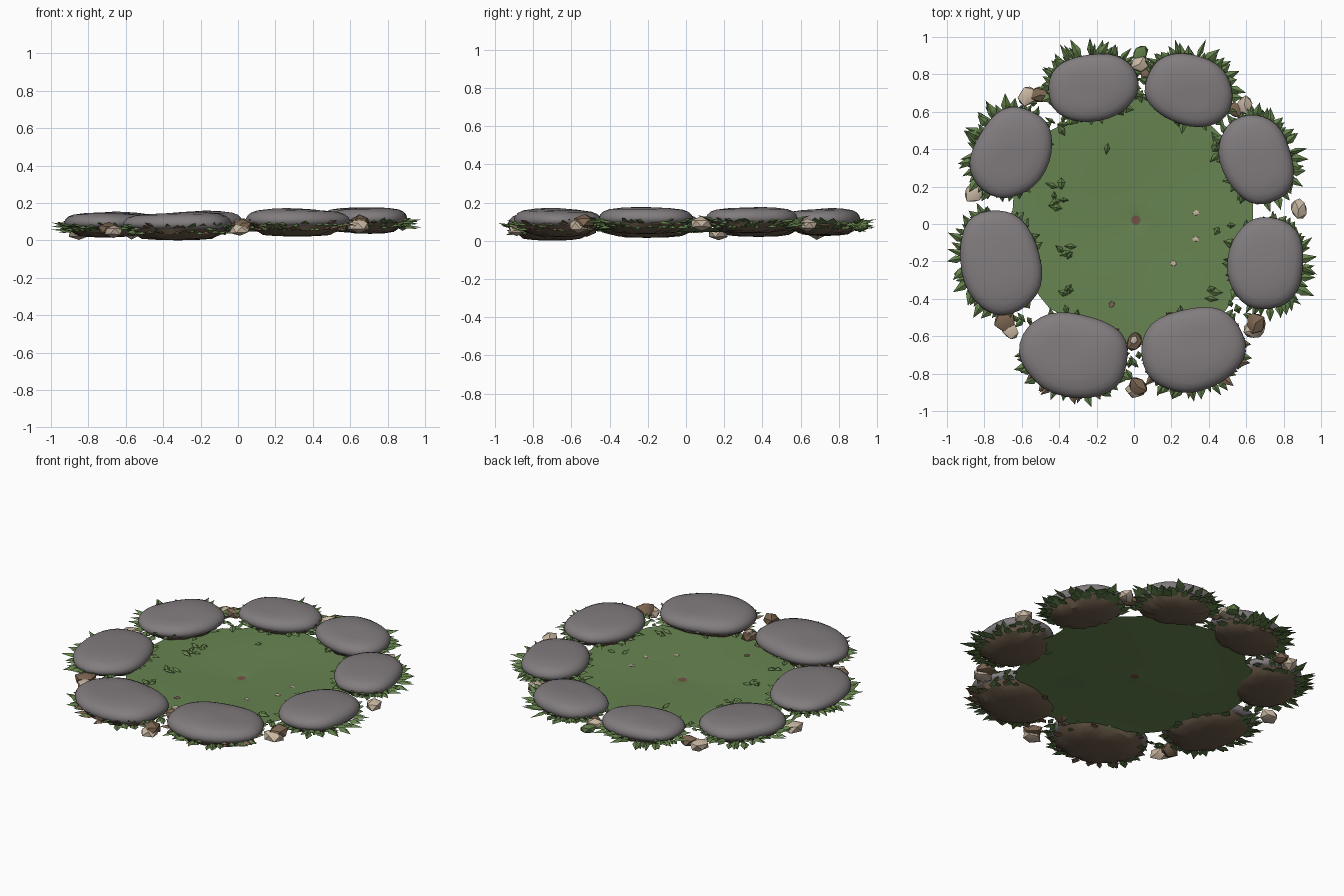
import bpy, bmesh, math, random
from mathutils import Vector

random.seed(4)
TAU = math.tau
if "Cube" in bpy.data.objects:
    bpy.data.objects.remove(bpy.data.objects["Cube"])


def material(name, rgb):
    m = bpy.data.materials.new(name)
    m.use_nodes = True
    m.diffuse_color = (*rgb, 1)
    m.node_tree.nodes["Principled BSDF"].inputs["Base Color"].default_value = (*rgb, 1)
    return m


GREY = material("stone grey", (0.222, 0.203, 0.208))
DIRT = material("dirt brown", (0.15, 0.105, 0.068))
LAWN = material("lawn green", (0.136, 0.23, 0.083))
BLADE = material("blade green", (0.125, 0.22, 0.07))
CREAM = material("pebble cream", (0.58, 0.47, 0.36))
BROWN = material("pebble brown", (0.20, 0.13, 0.08))
SPOT = material("earth spot", (0.17, 0.085, 0.06))


def finish(name, bm, mats, smooth=None):
    me = bpy.data.meshes.new(name)
    bm.normal_update()
    bm.to_mesh(me)
    bm.free()
    for m in mats:
        me.materials.append(m)
    ob = bpy.data.objects.new(name, me)
    bpy.context.collection.objects.link(ob)
    if smooth:
        bpy.ops.object.select_all(action="DESELECT")
        ob.select_set(True)
        bpy.context.view_layer.objects.active = ob
        bpy.ops.object.shade_smooth_by_angle(angle=math.radians(smooth))


def rounded(t, a, b, turn, power=0.9):
    """Point on a turned, slightly squared oval."""
    c, s = math.cos(t), math.sin(t)
    x = a * math.copysign(abs(c) ** power, c)
    y = b * math.copysign(abs(s) ** power, s)
    return Vector((x * math.cos(turn) - y * math.sin(turn),
                   x * math.sin(turn) + y * math.cos(turn), 0))


def stack(rings, pole_first=None, pole_last=None):
    """Skin a list of point rings, closing the ends with poles."""
    bm = bmesh.new()
    loops = [[bm.verts.new(p) for p in ring] for ring in rings]
    n = len(loops[0])
    for lo, hi in zip(loops, loops[1:]):
        for i in range(n):
            bm.faces.new((lo[i], lo[(i + 1) % n], hi[(i + 1) % n], hi[i]))
    for pole, loop, flip in ((pole_first, loops[0], True), (pole_last, loops[-1], False)):
        if pole is not None:
            v = bm.verts.new(pole)
            for i in range(n):
                pair = (loop[(i + 1) % n], loop[i]) if flip else (loop[i], loop[(i + 1) % n])
                bm.faces.new((*pair, v))
    return bm


def blade(bm, root, direction, length, width, rise, slot=0):
    """Broad pointed leaf, widest near its middle, with a raised fold."""
    d = Vector((direction.x, direction.y, 0)).normalized()
    side = Vector((-d.y, d.x, 0)) * width / 2
    up = Vector((0, 0, rise))
    tip = root + d * length + up
    tip.x = max(-1, min(0.99, tip.x))
    middle = root + d * length * 0.45 + up * 0.4
    points = (root, middle + side, middle - side, middle + Vector((0, 0, 0.014)), tip)
    base, l, r, k, t = [bm.verts.new(p) for p in points]
    for f in ((base, k, l), (base, r, k), (l, k, t), (k, r, t), (base, l, r), (l, t, r)):
        bm.faces.new(f).material_index = slot


# Stones: x, y, half length, half width, turn, top, bottom
STONES = [
    (-0.22, 0.73, 0.24, 0.18, 8, 0.155, 0.025), (0.295, 0.715, 0.24, 0.185, -17, 0.168, 0.03),
    (0.655, 0.345, 0.24, 0.19, 110, 0.175, 0.04), (0.705, -0.21, 0.25, 0.20, 86, 0.175, 0.035),
    (0.315, -0.67, 0.28, 0.22, 17, 0.167, 0.02), (-0.32, -0.70, 0.295, 0.22, -12, 0.15, 0.0),
    (-0.715, -0.205, 0.285, 0.21, 102, 0.148, 0.015), (-0.655, 0.38, 0.25, 0.20, 62, 0.15, 0.02)]
SEG = 32
for n, (x, y, a, b, turn, top, low) in enumerate(STONES, 1):
    turn = math.radians(turn)
    mid = low + (top - low) * 0.5
    lobes = [(random.uniform(0.008, 0.018), k, random.uniform(0, TAU)) for k in (2, 3, 5)]
    outline = []
    for i in range(SEG):
        t = TAU * i / SEG
        w = 1 + sum(m * math.sin(k * t + p) for m, k, p in lobes)
        outline.append(rounded(t, a, b, turn) * w)
    tilt = Vector((random.uniform(-0.02, 0.02), random.uniform(-0.02, 0.02), 0))

    def ring(scale, z, sway=0.0):
        return [Vector((x + p.x * scale, y + p.y * scale, z + sway * p.dot(tilt)))
                for p in outline]

    # Grey cap with a rounded shoulder
    h = top - mid
    cap = [ring(s, mid + h * f, f) for s, f in
           ((0.93, -0.18), (0.985, 0.0), (1.0, 0.22), (0.97, 0.46), (0.9, 0.68),
            (0.78, 0.84), (0.52, 0.95), (0.25, 0.99))]
    finish(f"stone_{n}", stack(cap, (x, y, mid - h * 0.15), (x, y, top)), [GREY], 50)

    # Shallow bowl of dirt underneath
    d = mid - low
    bowl = [ring(s, low + d * f) for s, f in
            ((0.4, 0.04), (0.66, 0.2), (0.83, 0.5), (0.91, 0.8), (0.86, 0.95))]
    bm = stack(bowl, (x, y, low), (x, y, mid - d * 0.05))
    for v in bm.verts:
        if low + d * 0.1 < v.co.z < mid - d * 0.15:
            v.co.z += random.uniform(-0.1, 0.1) * d
    finish(f"dirt_base_{n}", bm, [DIRT], 25)

    # Leafy fringe in two tiers, longest on the outward side
    bm = bmesh.new()
    out = Vector((x, y, 0)).normalized()
    reach = 0.8 if y < -0.6 else 1.0
    for tier, (drop, start) in enumerate(((0.2, 0.86), (0.55, 0.76))):
        for i in range(38):
            t = TAU * (i + random.uniform(-0.45, 0.45)) / 38
            p = rounded(t, a, b, turn)
            facing = p.normalized().dot(out)
            if facing < -0.1 and random.random() < 0.5:
                continue
            away = p.normalized() + Vector((random.uniform(-0.5, 0.5),
                                            random.uniform(-0.5, 0.5), 0))
            length = (0.075 + 0.03 * max(facing, -0.6) + random.uniform(-0.03, 0.025)) * reach
            root = Vector((x, y, mid - d * drop)) + p * start
            slot = 1 if y < -0.6 and random.random() < 0.3 else 0
            blade(bm, root, away, length, random.uniform(0.03, 0.055),
                  random.uniform(-0.01, 0.04) * (1 - 0.3 * tier), slot)
    finish(f"leaf_fringe_{n}", bm, [BLADE, BROWN])


def lawn_height(r, t):
    dish = 0.045 + 0.015 * min(1, r / 0.5) ** 1.5
    return dish + 0.016 * r * math.cos(t) + 0.006 * r * math.sin(3 * t + r * 5)


# Lawn: dished, ragged-edged disc with an earth spot in the middle
rings = []
for r in (0.67, 0.58, 0.46, 0.34, 0.22, 0.1, 0.025):
    ring = []
    for i in range(48):
        t = TAU * i / 48
        rr = r * random.uniform(0.95, 1.03) if r > 0.6 else r
        ring.append(Vector((0.01 + rr * math.cos(t) * 0.98, 0.02 + rr * math.sin(t),
                            lawn_height(r, t))))
    rings.append(ring)
bm = stack(rings, None, (0.012, 0.03, 0.041))
for f in bm.faces:
    f.material_index = 1 if len(f.verts) == 3 else 0
finish("lawn", bm, [LAWN, SPOT], 40)

# Loose leaves lying on the lawn and in the gaps between stones
bm = bmesh.new()
for cx, cy, count in ((-0.34, -0.15, 4), (-0.39, 0.1, 5), (-0.42, 0.22, 3), (-0.14, 0.4, 1),
                      (0.44, 0.42, 5), (0.4, -0.38, 3), (-0.36, -0.4, 4), (0.2, -0.5, 2),
                      (-0.38, 0.5, 4), (0.47, 0.02, 2), (-0.01, -0.74, 6), (0.03, 0.7, 4),
                      (-0.55, 0.6, 4), (0.56, -0.47, 4), (-0.6, -0.5, 4)):
    for _ in range(count):
        px, py = cx + random.uniform(-0.04, 0.04), cy + random.uniform(-0.04, 0.04)
        z = lawn_height(math.hypot(px, py), math.atan2(py, px)) + 0.003
        ang = random.uniform(0, TAU)
        blade(bm, Vector((px, py, z)), Vector((math.cos(ang), math.sin(ang), 0)),
              random.uniform(0.04, 0.08), random.uniform(0.025, 0.045), random.uniform(0, 0.02))
finish("loose_leaves", bm, [BLADE])


def pebble(name, x, y, z, size, mat, squash=0.72):
    bm = bmesh.new()
    bmesh.ops.create_icosphere(bm, subdivisions=1, radius=size)
    turn = random.uniform(0, TAU)
    for v in bm.verts:
        p = v.co * random.uniform(0.85, 1.12)
        p.x *= 1.2
        v.co = (x + p.x * math.cos(turn) - p.y * math.sin(turn),
                y + p.x * math.sin(turn) + p.y * math.cos(turn), z + p.z * squash)
    finish(name, bm, [mat], 35)


# Pebbles wedged between the stones: x, y, lift, size, colour
PEBBLES = [
    (-0.57, 0.685, 0, 0.052, CREAM), (-0.50, 0.69, 0.01, 0.05, BROWN),
    (0.03, 0.855, 0.02, 0.048, CREAM), (0.065, 0.80, 0.01, 0.035, BROWN),
    (0.59, 0.635, 0, 0.047, CREAM), (0.54, 0.61, 0, 0.04, BROWN),
    (0.88, 0.08, 0, 0.05, CREAM), (0.65, -0.53, 0.015, 0.056, BROWN),
    (0.645, -0.565, -0.005, 0.055, CREAM), (0.02, -0.87, 0.015, 0.05, BROWN),
    (0.01, -0.885, -0.005, 0.05, CREAM), (0.0, -0.63, 0.01, 0.045, BROWN),
    (-0.69, -0.52, 0.015, 0.055, BROWN), (-0.665, -0.565, 0.005, 0.047, CREAM),
    (-0.85, 0.17, 0, 0.055, CREAM)]
for n, (x, y, lift, size, mat) in enumerate(PEBBLES, 1):
    pebble(f"pebble_{n}", x, y, 0.063 + 0.03 * x + lift, size, mat)
pebble("mossy_pebble", 0.035, 0.91, 0.075, 0.042, BLADE)

# Flat chips pressed into the lawn
CHIPS = [(0.33, 0.06, CREAM), (0.33, -0.08, CREAM), (0.21, -0.21, CREAM), (-0.12, -0.43, BROWN)]
for n, (x, y, mat) in enumerate(CHIPS, 1):
    z = lawn_height(math.hypot(x, y), math.atan2(y, x))
    pebble(f"chip_{n}", x, y, z + 0.003, 0.016, mat, 0.2)
pebble("pale_chip", 0.0, -0.62, 0.1, 0.022, CREAM)
